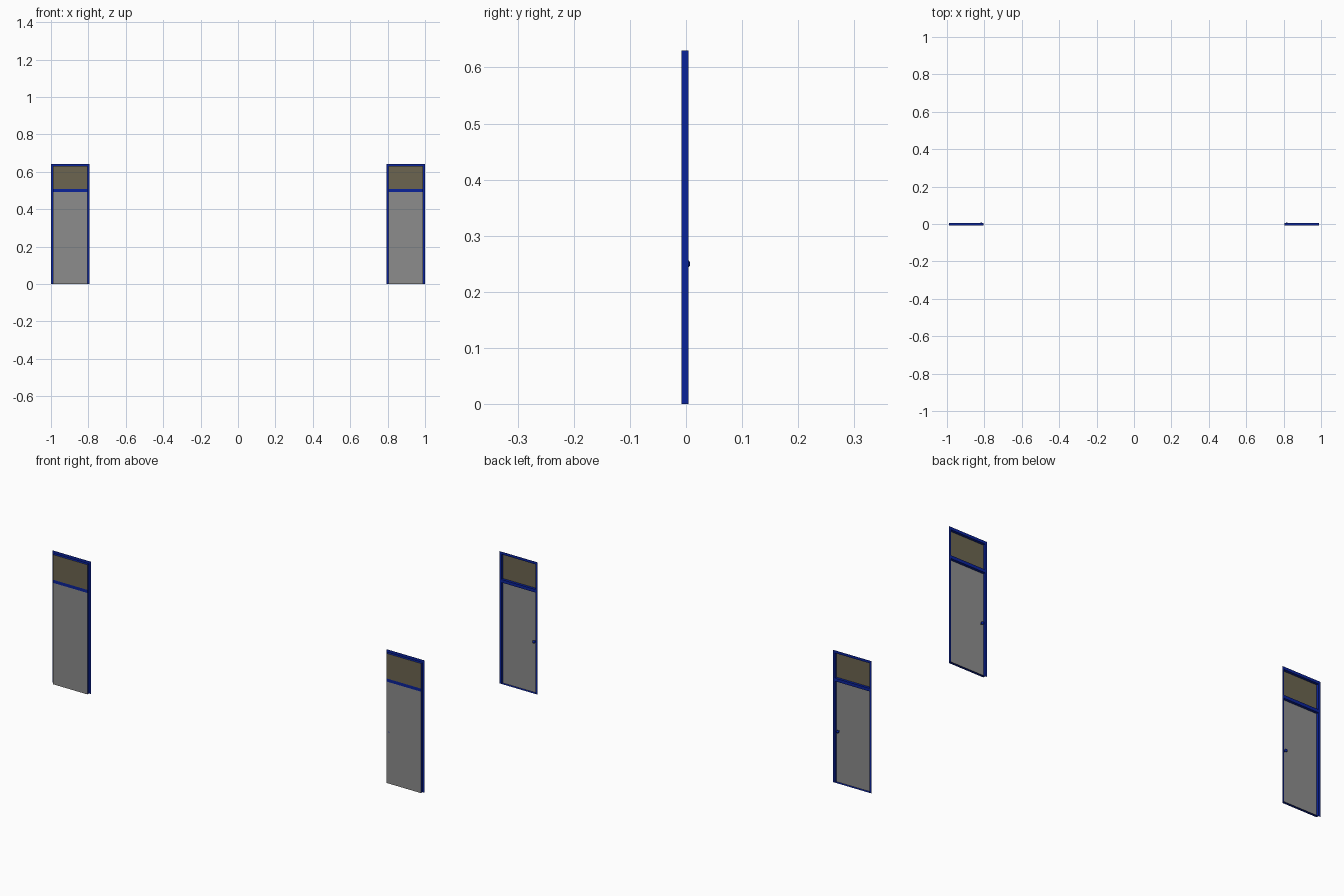
import bpy, bmesh
from mathutils import Matrix

if "Cube" in bpy.data.objects:
    bpy.data.objects.remove(bpy.data.objects["Cube"])

# Main dimensions of the left doorway (the right one is its mirror image)
XO0, XO1 = -1.0, -0.795       # outer edges of the flat casing
XI0, XI1 = -0.99, -0.805      # opening
TOP, HEAD = 0.643, 0.63       # casing top, opening top
R0, R1 = 0.493, 0.508         # rail between door and transom
YF, YB = -0.008, 0.0045       # front panel plane, rear casing plane


def material(name, rgba):
    m = bpy.data.materials.new(name)
    m.diffuse_color = rgba
    m.use_nodes = True
    m.node_tree.nodes["Principled BSDF"].inputs["Base Color"].default_value = m.diffuse_color
    return m


blue = material("blue_paint", (0.003, 0.016, 0.32, 1))
grey = material("grey_panel", (0.265, 0.265, 0.265, 1))
brown = material("brown_panel", (0.15, 0.13, 0.08, 1))


def finish(name, bm, mat):
    me = bpy.data.meshes.new(name)
    bm.to_mesh(me)
    bm.free()
    me.materials.append(mat)
    ob = bpy.data.objects.new(name, me)
    bpy.context.collection.objects.link(ob)
    ob.modifiers.new("other_side", 'MIRROR').use_clip = False
    return ob


def quad(bm, pts):
    bm.faces.new([bm.verts.new(p) for p in pts])


def upright(bm, x0, x1, z0, z1, y, back=False):
    pts = [(x0, y, z0), (x1, y, z0), (x1, y, z1), (x0, y, z1)]
    quad(bm, pts[::-1] if back else pts)


# Flat casing sheet around the opening
bm = bmesh.new()
upright(bm, XO0, XI0, 0, TOP, YB, True)
upright(bm, XI1, XO1, 0, TOP, YB, True)
upright(bm, XI0, XI1, HEAD, TOP, YB, True)
finish("casing", bm, blue)

# Thin jambs, head and sill lining the opening
bm = bmesh.new()
corners = [(XI0, 0), (XI1, 0), (XI1, HEAD), (XI0, HEAD)]
for (xa, za), (xb, zb) in zip(corners, corners[1:] + corners[:1]):
    quad(bm, [(xa, YF, za), (xb, YF, zb), (xb, YB, zb), (xa, YB, za)])
finish("jamb_lining", bm, blue)

# Rail between door and transom
bm = bmesh.new()
bmesh.ops.create_cube(bm, size=1, matrix=Matrix.Translation(
    ((XI0 + XI1) / 2, (YF + YB) / 2, (R0 + R1) / 2))
    @ Matrix.Diagonal((XI1 - XI0, YB - YF, R1 - R0, 1)))
finish("transom_rail", bm, blue)

# Door leaf and transom pane, flush with the front
bm = bmesh.new()
upright(bm, XI0, XI1, 0, R0, YF)
finish("door_leaf", bm, grey)
bm = bmesh.new()
upright(bm, XI0, XI1, R1, HEAD, YF)
finish("transom_pane", bm, brown)

# Door knob on the rear face, with its stem
bm = bmesh.new()
at = Matrix.Translation((-0.817, 0.002, 0.25))
bmesh.ops.create_uvsphere(bm, u_segments=16, v_segments=10, radius=0.007,
                          matrix=at @ Matrix.Diagonal((1, 0.786, 1, 1)))
turn = Matrix.Rotation(1.5707963, 4, 'X')
bmesh.ops.create_cone(bm, cap_ends=True, segments=12, radius1=0.003,
                      radius2=0.003, depth=0.008,
                      matrix=Matrix.Translation((-0.817, -0.004, 0.25)) @ turn)
knob = finish("door_knob", bm, blue)
bpy.context.view_layer.objects.active = knob
knob.select_set(True)
bpy.ops.object.shade_smooth_by_angle()
